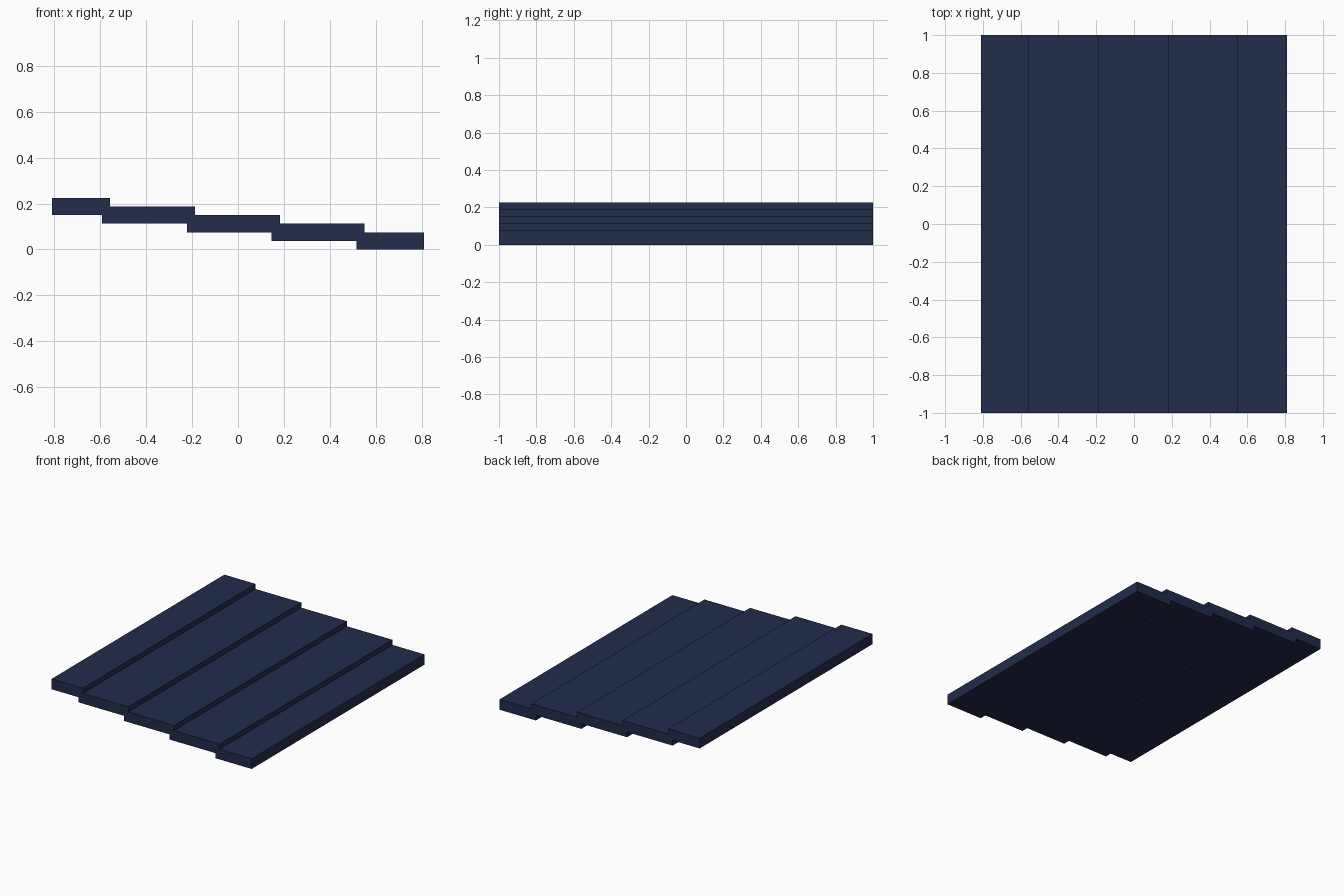
import bpy, bmesh

if "Cube" in bpy.data.objects:
    bpy.data.objects.remove(bpy.data.objects["Cube"])

navy = bpy.data.materials.new("dark navy")
navy.diffuse_color = (0.016, 0.025, 0.072, 1)
navy.use_nodes = True
navy.node_tree.nodes["Principled BSDF"].inputs["Base Color"].default_value = navy.diffuse_color

# Stepped cross-section: five overlapping slabs descending towards +x
LEFT, RIGHT, STEP, RISE, THICK = -0.811, 0.811, 0.3695, 0.0375, 0.075
TOP_EDGE, BOTTOM_EDGE = -0.557, -0.592   # first step in the upper and lower outline


def outline(first_edge, z_start):
    """Points along one stepped outline, from left to right."""
    points, z = [(LEFT, z_start)], z_start
    for i in range(4):
        x = first_edge + i * STEP
        points += [(x, z), (x, z - RISE)]
        z -= RISE
    return points + [(RIGHT, z)]


upper = outline(TOP_EDGE, 4 * RISE + THICK)
lower = outline(BOTTOM_EDGE, 4 * RISE)
profile = lower + upper[::-1]

# Extrude the cross-section along the full depth
bm = bmesh.new()
front = bm.faces.new([bm.verts.new((x, -1, z)) for x, z in profile])
extruded = bmesh.ops.extrude_face_region(bm, geom=[front])["geom"]
bmesh.ops.translate(bm, vec=(0, 2, 0),
                    verts=[v for v in extruded if isinstance(v, bmesh.types.BMVert)])
bmesh.ops.recalc_face_normals(bm, faces=bm.faces)

mesh = bpy.data.meshes.new("stepped_panel")
bm.to_mesh(mesh)
bm.free()
mesh.materials.append(navy)
panel = bpy.data.objects.new("stepped_panel", mesh)
bpy.context.collection.objects.link(panel)
